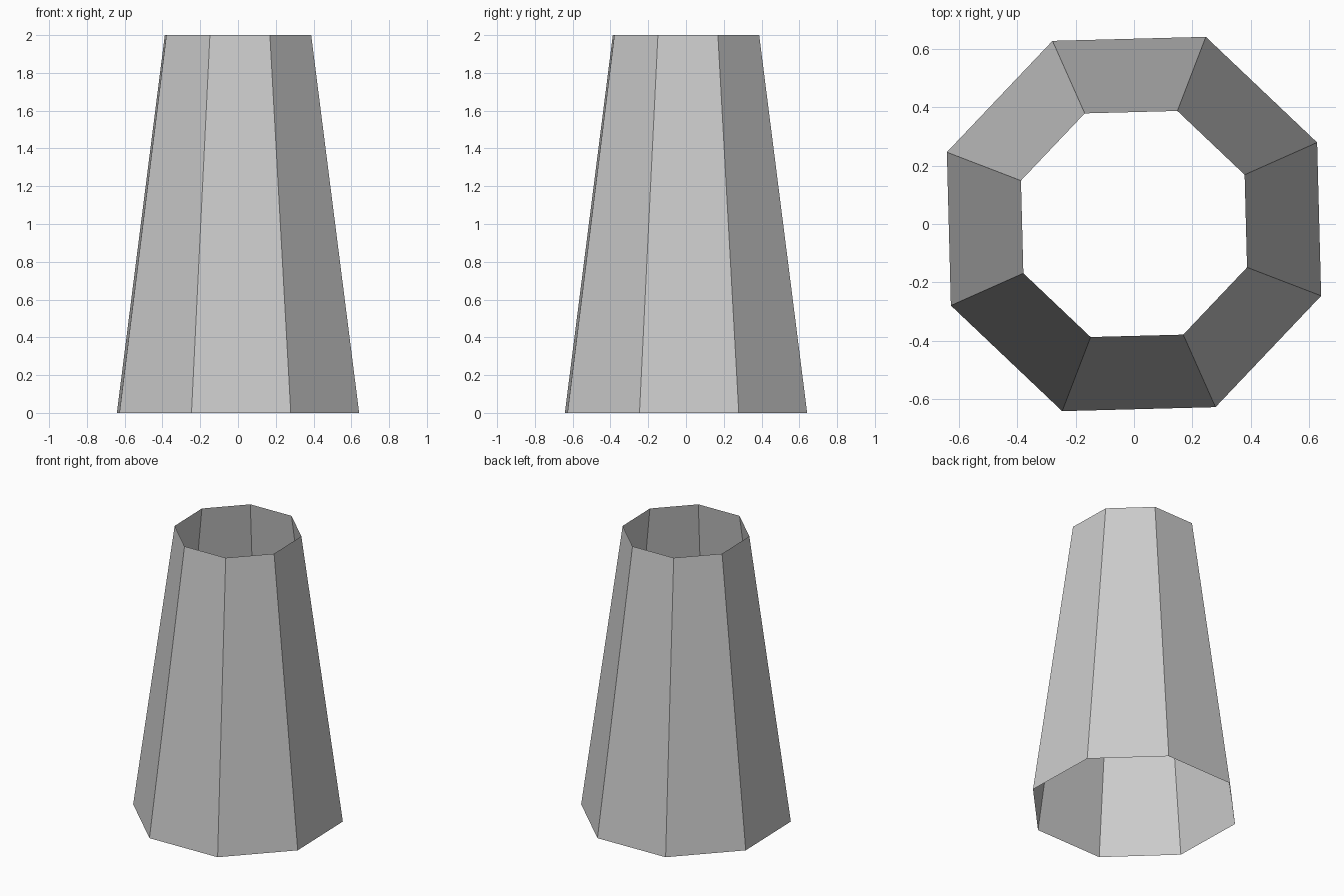
import bpy
from math import radians

if "Cube" in bpy.data.objects:
    bpy.data.objects.remove(bpy.data.objects["Cube"])

# Open eight-sided tapered tube, turned slightly off square
bpy.ops.mesh.primitive_cone_add(vertices=8, radius1=0.687, radius2=0.415, depth=2,
                                end_fill_type='NOTHING', location=(0, 0, 1),
                                rotation=(0, 0, radians(24)))
tube = bpy.context.object
tube.name = "tapered_tube"
bpy.ops.object.transform_apply(location=True, rotation=True, scale=True)
bpy.ops.object.shade_flat()
